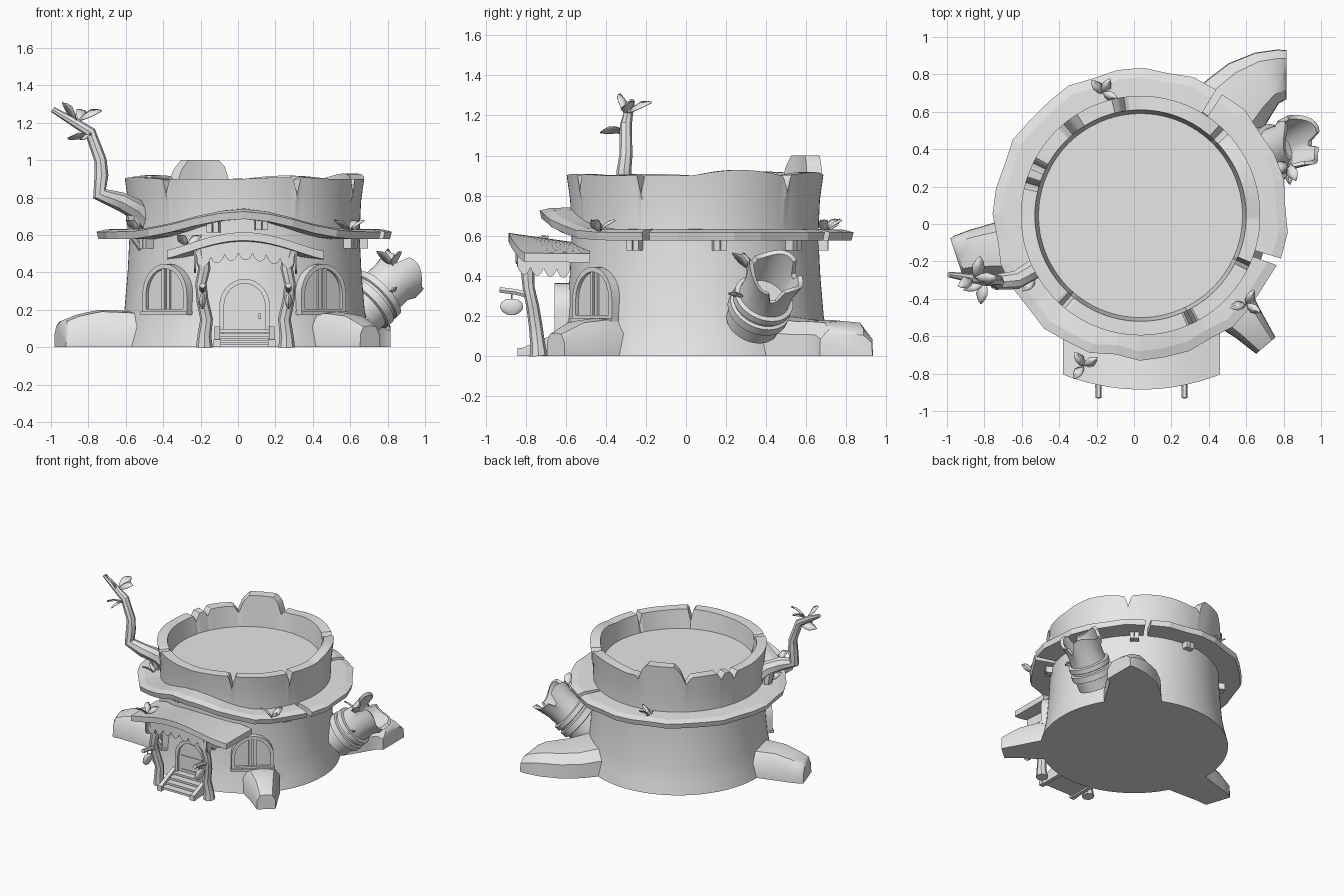
import bpy, bmesh, math
from mathutils import Vector

if "Cube" in bpy.data.objects:
    bpy.data.objects.remove(bpy.data.objects["Cube"])

CX, CY = 0.035, 0.045          # trunk centre
grey = bpy.data.materials.new("plain_grey")
grey.diffuse_color = (0.8, 0.8, 0.8, 1)
grey.use_nodes = True
grey.node_tree.nodes["Principled BSDF"].inputs["Base Color"].default_value = grey.diffuse_color


def make(name, verts, faces, smooth=True):
    me = bpy.data.meshes.new(name)
    me.from_pydata([tuple(v) for v in verts], [], faces)
    bm = bmesh.new()
    bm.from_mesh(me)
    bmesh.ops.remove_doubles(bm, verts=bm.verts, dist=1e-5)
    bmesh.ops.recalc_face_normals(bm, faces=bm.faces)
    bm.to_mesh(me)
    bm.free()
    me.materials.append(grey)
    ob = bpy.data.objects.new(name, me)
    bpy.context.collection.objects.link(ob)
    if smooth:
        bpy.ops.object.select_all(action='DESELECT')
        ob.select_set(True)
        bpy.context.view_layer.objects.active = ob
        bpy.ops.object.shade_smooth_by_angle(angle=math.radians(35))
    return ob


def loft(name, rings, caps=True, closed=False, smooth=True):
    """Skin a list of equal-length closed rings."""
    n, m = len(rings[0]), len(rings)
    verts = [v for r in rings for v in r]
    faces = [(i * n + j, i * n + (j + 1) % n, (i + 1) % m * n + (j + 1) % n, (i + 1) % m * n + j)
             for i in range(m if closed else m - 1) for j in range(n)]
    if caps and not closed:
        faces += [tuple(range(n)), tuple(range((m - 1) * n, m * n))]
    return make(name, verts, faces, smooth)


def tube(name, pts, radii, n=8, flat=1):
    pts = [Vector(p) for p in pts]
    rings = []
    for i, p in enumerate(pts):
        d = (pts[min(i + 1, len(pts) - 1)] - pts[max(i - 1, 0)]).normalized()
        u = d.cross(Vector((0, 1, 0.02))).normalized()
        w = d.cross(u)
        rings.append([p + radii[i] * (flat * u * math.cos(k * math.tau / n) + w * math.sin(k * math.tau / n))
                      for k in range(n)])
    return loft(name, rings)


def pol(a, r, z):
    a = math.radians(a)
    return Vector((CX + r * math.cos(a), CY + r * math.sin(a), z))


def on_wall(a, u, r, z):
    """Point on a flat plane facing outward at angle a; u runs sideways."""
    t = math.radians(a)
    return pol(a, r, z) + Vector((-math.sin(t), math.cos(t), 0)) * u


def wall_box(name, a, u0, u1, r0, r1, z0, z1):
    return loft(name, [[on_wall(a, u, r, z) for u, r in ((u0, r0), (u1, r0), (u1, r1), (u0, r1))]
                       for z in (z0, z1)], smooth=False)


def dang(a, b):
    return abs((a - b + 180) % 360 - 180)


# Hollow trunk with a chipped rim
notches = [(130, 3.5, .05), (98, 2.5, .06), (46, 2.5, .08), (-25, 2, .09), (-64, 2.2, .09),
           (-131, 2.2, .08), (164, 2.5, .06), (154, 2.5, .05)]


def rim(a):
    z = 0.9 + 0.008 * math.sin(math.radians(4 * a))
    for c, w, h in ((20, 22, .02), (148, 22, .025), (68, 22, .025)):
        z += h * max(0, math.cos(min(1, dang(a, c) / w) * math.pi / 2))
    z = max(z, 0.9 + 0.1 * min(1, max(0, (18 - dang(a, 113)) / 9)))
    for c, w, h in notches:
        z -= h * max(0, 1 - dang(a, c) / w)
    return z


profile = [(0, 0), (.685, 0), (.66, .1), (.642, .2), (.625, .4), (.615, .6), (.623, .78),
           (.64, None), (.565, None), (.545, .76), (0, .76)]
loft("trunk", [[pol(a, r, rim(a) if z is None else z) for a in range(0, 360)]
               for r, z in profile], caps=False)


# Bracket fungus ledge, in two broken pieces
def ledge_z(a):
    p = pol(a, .75, 0)
    z = .597
    if p.y < CY:
        z += .108 * math.cos(min(1, abs(p.x - .02) / .62) * math.pi / 2) ** 2
    return z


for i, (a0, a1, ro) in enumerate([(-17, 56, .785), (59, 340, .785)]):
    n = round((a1 - a0) / 10)
    rings = []
    for k in range(n + 1):
        a = a0 + (a1 - a0) * k / n
        z = ledge_z(a)
        r = ro + .01 * math.sin(k * 2.3) - (.02 if a > 275 else 0)
        if i and k == n - 8:
            r -= .04                      # chip in the front edge
        rings.append([pol(a, .59, z + .037), pol(a, r - .05, z + .033), pol(a, r, z + .02),
                      pol(a, r - .01, z - .02), pol(a, .59, z - .02)])
    loft("ledge_%d" % i, rings, smooth=False)

# Small brackets under the ledge
for i, a in enumerate((-28, 11, 50, 88, 150, 215, -105, -82)):
    z = ledge_z(a)
    for s in (-.018, .018):
        wall_box("bracket_%d" % i, a, s - .015, s + .015, .58, .665, z - .07, z - .015)


# Spreading roots
def root(name, path):
    rings = []
    for i, (x, y, w, h) in enumerate(path):
        p, q = path[max(i - 1, 0)], path[min(i + 1, len(path) - 1)]
        d = Vector((q[0] - p[0], q[1] - p[1], 0)).normalized()
        s = Vector((-d.y, d.x, 0))
        rings.append([Vector((x, y, 0)) + s * (w * u) + Vector((0, 0, h * v)) for u, v in
                      ((-1, 0), (-.98, .6), (-.65, .95), (0, 1), (.65, .95), (.98, .6), (1, 0))])
    loft(name, rings)


root("left_root", [(-.4, -.08, .2, .18), (-.62, -.12, .16, .195), (-.74, -.135, .14, .2),
                   (-.86, -.15, .12, .175), (-.935, -.17, .11, .145), (-.95, -.175, .1, .12)])
root("front_root", [(.43, -.34, .15, .185), (.53, -.45, .13, .19), (.62, -.55, .095, .175), (.705, -.65, .068, .115)])
root("back_root", [(.38, .43, .22, .21), (.54, .64, .2, .18), (.62, .72, .18, .18),
                   (.71, .78, .15, .175), (.79, .8, .135, .14), (.815, .8, .13, .11)])

# Hollow branch stub with two bands and a broken mouth
base = Vector((.63, .33, .165))
axis = Vector((.265, .12, .25)).normalized()
u = axis.cross(Vector((0, 0, 1))).normalized()
w = u.cross(axis)
stub = [(0, .135), (.08, .14), (.085, .157), (.13, .157), (.135, .14), (.15, .14), (.155, .153), (.19, .153),
        (.195, .13), (.28, .128), (.385, .148), (.38, .125), (.2, .108), (.2, 0)]


def jag(k):
    return .025 * math.sin(k * math.tau / 12 + 1) - (.06 if k % 12 in (4, 5) else 0)


loft("branch_stub", [[base + axis * (t + (jag(k) if t > .3 else 0)) +
                      r * (u * math.cos(k * math.tau / 36) + w * math.sin(k * math.tau / 36))
                      for k in range(36)] for t, r in stub], caps=False)

# Crooked branch on the left
tube("side_branch", [(-.47, -.2, .66), (-.55, -.25, .74), (-.63, -.3, .78), (-.74, -.31, .82), (-.73, -.31, .92),
                     (-.735, -.3, 1.0), (-.79, -.3, 1.15), (-.87, -.29, 1.2), (-.99, -.27, 1.27)],
     [.06, .055, .05, .042, .037, .033, .03, .025, .015])
tube("branch_foot", [(-.5, -.2, .5), (-.55, -.23, .6), (-.56, -.25, .74)], [.015, .035, .045])


# Leaves
def leaf(p, ang, up, size):
    p, a = Vector(p), math.radians(ang)
    d = Vector((math.cos(a), math.sin(a), up)).normalized()
    s = Vector((-math.sin(a), math.cos(a), .6)).normalized()
    n = d.cross(s)
    v = []
    for t, wd in ((0, .04), (.25, .22), (.55, .3), (.82, .18), (1, .015)):
        c = p + d * (t * size) + n * (.12 * size * math.sin(t * 3))
        v += [c - s * (wd * size) - n * .008, c, c + s * (wd * size) - n * .008]
    f = [(i * 3 + j, i * 3 + j + 1, i * 3 + j + 4, i * 3 + j + 3) for i in range(4) for j in (0, 1)]
    ob = make("leaf", v, f)
    ob.modifiers.new("thickness", 'SOLIDIFY').thickness = .004


for p, angs, up, size in [((-.85, -.29, 1.22), (0, 75), .4, .13), ((-.86, -.3, 1.21), (200,), 1.2, .13),
                          ((-.8, -.31, 1.13), (200, 260), -.1, .12),
                          ((.6, -.43, .63), (-30, 60, 190), .6, .1), ((-.17, .7, .63), (60, 130, 340), .6, .1),
                          ((-.27, -.76, .55), (30, 120, 230), .6, .1), ((-.53, -.3, .63), (140, 220), .6, .1),
                          ((.83, .32, .44), (200, 290), .8, .12), ((.83, .29, .3), (270,), .2, .08)]:
    for a in angs:
        leaf(p, a, up, size)


# Arched frames, panes and door
def arch(a, hw, z0, zs, rise, r, n=14):
    return [on_wall(a, -hw, r, z0)] + [on_wall(a, -hw * math.cos(math.pi * k / n), r,
            zs + rise * math.sin(math.pi * k / n)) for k in range(n + 1)] + [on_wall(a, hw, r, z0)]


def arched_frame(name, a, hw, z0, zs, rise, r0, r1, pane, t=.025):
    inner = (a, hw - t, z0 + t, zs, rise - t)
    loft(name + "_frame", [arch(a, hw, z0, zs, rise, r0), arch(a, hw, z0, zs, rise, r1),
                           arch(*inner, r1), arch(*inner, r0)], closed=True)
    loft(name + "_panel", [arch(*inner, r0), arch(*inner, pane)])


for name, a in (("left_window", -130), ("right_window", -50.5)):
    arched_frame(name, a, .155, .18, .28, .165, .58, .665, .645)
    for s in (-.018, .018):
        wall_box(name + "_mullion", a, s - .01, s + .01, .6, .657, .19, .43)
    wall_box(name + "_sill", a, -.16, .16, .6, .675, .172, .19)
arched_frame("door", -90, .135, .04, .22, .145, .57, .7, .68)
for z in (.11, .22):
    wall_box("door_rail", -90, -.09, .09, .66, .687, z, z + .008)
wall_box("door_handle", -90, .075, .088, .66, .7, .15, .18)

# Front steps with stringers and newels
for k in range(4):
    wall_box("step", -90, -.13, .13, .68, .865 - .045 * k, .012 + .022 * k, .028 + .022 * k)
for s in (-.145, .145):
    loft("stair_side", [[on_wall(-90, s + e, r, z) for r, z in ((.66, 0), (.875, 0), (.875, .035), (.7, .11), (.66, .11))]
                        for e in (-.015, .015)], smooth=False)
    wall_box("newel", -90, s - .02, s + .02, .85, .885, 0, .04)


# Porch roof, arched in front and flatter at the back, with scalloped trim
def roof_z(x):
    return .465 + .105 * math.cos(min(1, abs(x - .03) / .46) * math.pi / 2) ** 1.4


def roof_y(x):
    return -.885 + .08 * ((x - .04) / .42) ** 2


def back_z(x):
    return .465 + .45 * (roof_z(x) - .465)


xs = [-.38 + .84 * k / 20 for k in range(21)]
loft("porch_roof", [[(x, roof_y(x), roof_z(x)), (x, roof_y(x), roof_z(x) + .044),
                     (x, -.48, back_z(x) + .044), (x, -.48, back_z(x))] for x in xs])


def valance(name, pt, n, scallops):
    rings = []
    for k in range(n + 1):
        t = k / n
        x, y, z = pt(t)
        d = .065 + .04 * abs(math.sin(t * math.pi * scallops)) ** .7
        e = Vector((0, .006, 0)) if name == "front_valance" else Vector((.006, 0, 0))
        rings.append([Vector((x, y, z + .01)) - e, Vector((x, y, z + .01)) + e,
                      Vector((x, y, z - d)) + e, Vector((x, y, z - d)) - e])
    loft(name, rings)


valance("front_valance", lambda t: (-.22 + .52 * t, roof_y(-.22 + .52 * t) + .04, roof_z(-.22 + .52 * t)), 70, 7)
for x in (-.23, .31):
    valance("side_valance", lambda t: (x, -.84 + .26 * t, roof_z(x) - .02 * t), 40, 4)

# Crooked porch posts with flat hanging lanterns
for x, m in ((-.19, 1), (.27, -1)):
    tube("porch_post", [(x + .01 * m, -.735, 0), (x + .01 * m, -.74, .06), (x + .022 * m, -.75, .15),
                        (x, -.765, .25), (x - .008 * m, -.785, .34), (x + .01 * m, -.79, .42), (x - .01 * m, -.79, .52)],
         [.045, .037, .034, .032, .03, .033, .04])
    tube("lantern_arm", [(x, -.77, .3), (x, -.85, .32), (x, -.93, .33)], [.018, .016, .016], 6)
    tube("lantern_cord", [(x, -.87, .32), (x, -.87, .27)], [.004, .004], 5)
    tube("lantern", [(x, -.87, z) for z in (.285, .28, .265, .24, .22, .205)],
         [.012, .035, .053, .058, .045, .02], 12, flat=.3)
